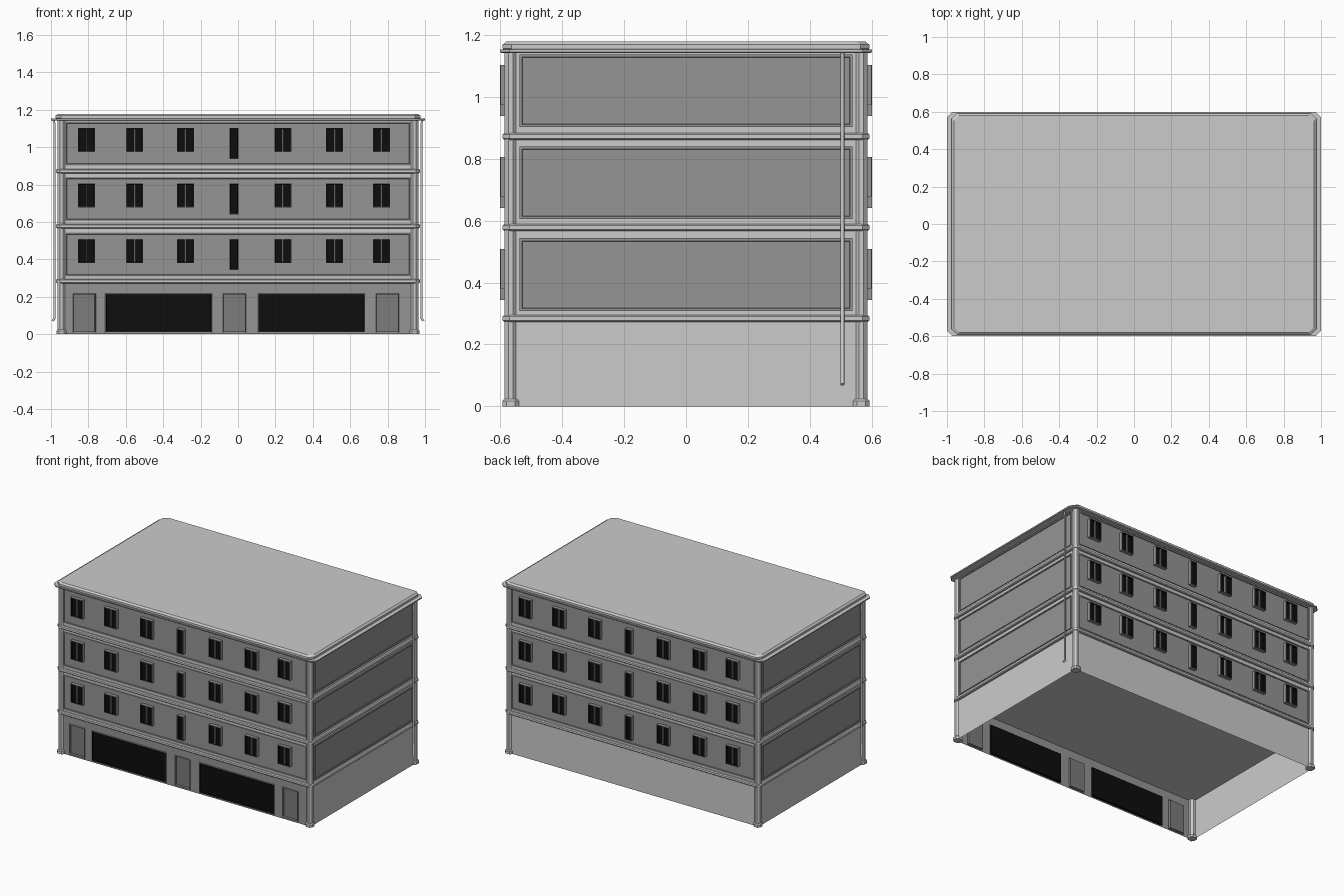
import bpy, bmesh, math
from mathutils import Matrix, Vector

if "Cube" in bpy.data.objects:
    bpy.data.objects.remove(bpy.data.objects["Cube"])

WX, WY = 0.955, 0.575          # wall half sizes
FLOORS = [0.30, 0.597, 0.894]  # upper floor base heights


def material(name, v):
    m = bpy.data.materials.new(name)
    m.diffuse_color = (v, v, v, 1)
    m.use_nodes = True
    m.node_tree.nodes["Principled BSDF"].inputs["Base Color"].default_value = m.diffuse_color
    return m


GREY, BLACK, DOOR = material("wall_grey", 0.3), material("dark_glass", 0.004), material("door_grey", 0.2)


def finish(name, bm, mats=(), turn=0):
    bmesh.ops.transform(bm, matrix=Matrix.Rotation(turn * math.pi / 2, 4, 'Z'), verts=bm.verts)
    me = bpy.data.meshes.new(name)
    bm.to_mesh(me)
    bm.free()
    for m in mats:
        me.materials.append(m)
    ob = bpy.data.objects.new(name, me)
    bpy.context.collection.objects.link(ob)
    return ob


def loft(name, hx, hy, ch, layers, center=(0, 0)):
    """Chamfered rectangle stacked through (offset, z) layers."""
    bm = bmesh.new()
    rings = []
    for off, z in layers:
        a, b = hx + off, hy + off
        pts = [(a, -b + ch), (a, b - ch), (a - ch, b), (-a + ch, b),
               (-a, b - ch), (-a, -b + ch), (-a + ch, -b), (a - ch, -b)]
        rings.append([bm.verts.new((x + center[0], y + center[1], z)) for x, y in pts])
    for r, s in zip(rings, rings[1:]):
        for i in range(8):
            j = (i + 1) % 8
            bm.faces.new((r[i], r[j], s[j], s[i]))
    bm.faces.new(rings[-1])
    bm.faces.new(rings[0][::-1])
    return finish(name, bm)


def box(bm, lo, hi):
    lo, hi = Vector(lo), Vector(hi)
    m = Matrix.Translation((lo + hi) / 2) @ Matrix.Diagonal((*(hi - lo), 1))
    return bmesh.ops.create_cube(bm, size=1, matrix=m)["verts"]


def framed(name, cx, z0, z1, w, base, out, rim, recess, turn, inner=GREY, mullion=0):
    """Box on the front wall with a rim and a sunken inner face."""
    bm = bmesh.new()
    box(bm, (cx - w / 2, -out, z0), (cx + w / 2, -base, z1))
    front = min(bm.faces, key=lambda f: f.calc_center_median().y)
    bmesh.ops.inset_individual(bm, faces=[front], thickness=rim)
    front.material_index = 1
    bmesh.ops.inset_individual(bm, faces=[front], thickness=0.002, depth=-recess)
    if mullion:
        box(bm, (cx - mullion / 2, -out + 0.003, z0 + rim), (cx + mullion / 2, -out + recess, z1 - rim))
    return finish(name, bm, (GREY, inner), turn)


# upper body, whose underside is the shop ceiling
bm = bmesh.new()
box(bm, (-WX, -WY, 0.272), (WX, WY, 1.15))
finish("upper_body", bm)

# ground floor: plain back and side walls, open underneath
bm = bmesh.new()
path = [(WX, -WY), (WX, WY), (-WX, WY), (-WX, -WY)]
for (x0, y0), (x1, y1) in zip(path, path[1:]):
    bm.faces.new([bm.verts.new(p) for p in
                  ((x0, y0, 0), (x1, y1, 0), (x1, y1, 0.275), (x0, y0, 0.275))])
finish("ground_walls", bm)

# ground floor front with recessed doors and shop windows
xs = [-WX, -0.882, -0.76, -0.71, -0.14, -0.08, 0.043, 0.107, 0.68, 0.738, 0.861, WX]
zs = [0, 0.008, 0.218, 0.275]
bm = bmesh.new()
grid = [[bm.verts.new((x, -WY, z)) for x in xs] for z in zs]
openings = []
for k in range(3):
    for i in range(len(xs) - 1):
        f = bm.faces.new((grid[k][i], grid[k][i + 1], grid[k + 1][i + 1], grid[k + 1][i]))
        if k == 1 and i % 2 == 1:
            openings.append((f, 1 if i in (3, 7) else 2))
bm.normal_update()
faces = [f for f, _ in openings]
bmesh.ops.inset_individual(bm, faces=faces, thickness=0.003, depth=0.005)
bmesh.ops.inset_individual(bm, faces=faces, thickness=0.004)
for f, m in openings:
    f.material_index = m
bmesh.ops.inset_individual(bm, faces=faces, thickness=0.002, depth=-0.016)
finish("shop_front", bm, (GREY, BLACK, DOOR))

# floor bands
for z in (0.272, 0.566, 0.86):
    loft("floor_band", 0.973, 0.592, 0.022,
         [(-0.006, z), (0, z + 0.005), (0, z + 0.018), (-0.006, z + 0.023)])

# corner columns with plinths
for sx in (-1, 1):
    for sy in (-1, 1):
        c = (sx * 0.944, sy * 0.566)
        loft("corner_column", 0.02, 0.02, 0.012, [(0, 0.02), (0, 1.15)], c)
        loft("column_plinth", 0.026, 0.026, 0.012, [(0, 0), (0, 0.018), (-0.005, 0.024)], c)

# wall mouldings and windows; the back is the front turned half round
WINDOWS = [-0.81, -0.553, -0.281, 0.24, 0.516, 0.767]
for z in FLOORS:
    for turn in (0, 2):
        framed("facade_moulding", 0, z + 0.008, z + 0.243, 1.85, WY - 0.01, WY + 0.006,
               0.012, 0.005, turn)
        for cx in WINDOWS:
            framed("window", cx, z + 0.08, z + 0.209, 0.092, WY - 0.01, 0.599,
                   0.006, 0.014, turn, BLACK, 0.008)
        framed("narrow_window", -0.021, z + 0.043, z + 0.209, 0.05, WY - 0.01, 0.6,
               0.006, 0.014, turn, BLACK)
    for turn in (1, 3):
        framed("side_moulding", 0, z + 0.008, z + 0.243, 1.075, WX - 0.01, WX + 0.006,
               0.012, 0.005, turn)

# eaves and flat roof
loft("eaves", 1.0, 0.6, 0.03, [(-0.003, 1.142), (0, 1.145), (0, 1.152)])
loft("roof_cornice", 0.975, 0.592, 0.028,
     [(-0.004, 1.15), (0, 1.156), (0, 1.168), (-0.012, 1.178)])

# downpipes on both sides
for s in (1, -1):
    cu = bpy.data.curves.new("downpipe", 'CURVE')
    cu.dimensions = '3D'
    cu.bevel_depth = 0.0065
    cu.bevel_resolution = 1
    cu.use_fill_caps = True
    sp = cu.splines.new('POLY')
    pts = [(0.986, 1.145), (0.98, 1.12), (0.98, 0.085), (0.992, 0.071)]
    sp.points.add(len(pts) - 1)
    for p, (x, z) in zip(sp.points, pts):
        p.co = (s * x, s * 0.505, z, 1)
    bpy.context.collection.objects.link(bpy.data.objects.new("downpipe", cu))
